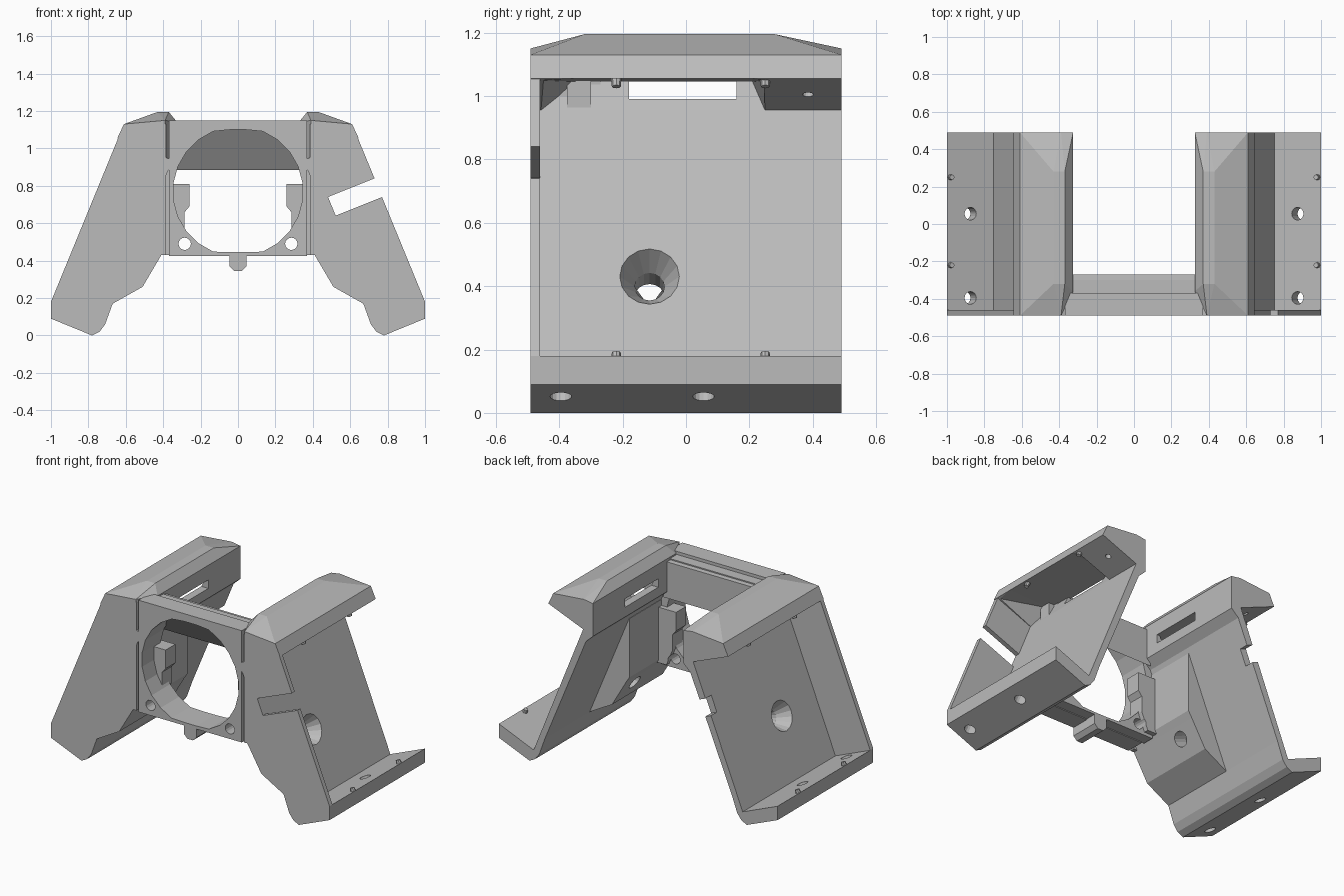
import bpy, bmesh, math
from mathutils import Vector

cube = bpy.data.objects.get("Cube")
if cube:
    bpy.data.objects.remove(cube, do_unlink=True)

gray = bpy.data.materials.new("plain_gray")
gray.use_nodes = True
gray.diffuse_color = (0.5, 0.5, 0.5, 1)
gray.node_tree.nodes["Principled BSDF"].inputs["Base Color"].default_value = (0.5, 0.5, 0.5, 1)

FRONT, BACK, WALL = -0.49, 0.49, -0.46
ALONG = Vector((0.375, 0, -0.927))    # down the tilted plate
OUT = Vector((0.927, 0, 0.375))       # away from the plate


def finish(name, bm):
    bmesh.ops.recalc_face_normals(bm, faces=bm.faces)
    mesh = bpy.data.meshes.new(name)
    bm.to_mesh(mesh)
    bm.free()
    mesh.materials.append(gray)
    ob = bpy.data.objects.new(name, mesh)
    bpy.context.collection.objects.link(ob)
    return ob


def prism(name, outline, y0, y1, side=1):
    """Extrude an x,z outline along y."""
    bm = bmesh.new()
    face = bm.faces.new([bm.verts.new((x * side, y0, z)) for x, z in outline])
    ext = bmesh.ops.extrude_face_region(bm, geom=[face])
    verts = [g for g in ext["geom"] if isinstance(g, bmesh.types.BMVert)]
    bmesh.ops.translate(bm, verts=verts, vec=(0, y1 - y0, 0))
    return finish(name, bm)


def hull(name, points, side=1):
    bm = bmesh.new()
    for x, y, z in points:
        bm.verts.new((x * side, y, z))
    res = bmesh.ops.convex_hull(bm, input=bm.verts)
    loose = [v for v in bm.verts if not v.link_faces]
    bmesh.ops.delete(bm, geom=loose, context="VERTS")
    bmesh.ops.dissolve_limit(bm, angle_limit=0.01, verts=bm.verts, edges=bm.edges)
    return finish(name, bm)


def rod(name, start, end, r0, r1, side=1, sides=16):
    start, end = Vector(start), Vector(end)
    start.x *= side
    end.x *= side
    bm = bmesh.new()
    bmesh.ops.create_cone(bm, cap_ends=True, segments=sides, radius1=r0, radius2=r1,
                          depth=(end - start).length)
    turn = Vector((0, 0, 1)).rotation_difference(end - start).to_matrix()
    bmesh.ops.rotate(bm, verts=bm.verts, matrix=turn)
    bmesh.ops.translate(bm, verts=bm.verts, vec=(start + end) / 2)
    return finish(name, bm)


def box(name, x0, x1, y0, y1, z0, z1, side=1):
    return prism(name, [(x0, z0), (x1, z0), (x1, z1), (x0, z1)], y0, y1, side)


def cut(ob, cutters):
    for c in cutters:
        mod = ob.modifiers.new("cut", "BOOLEAN")
        mod.operation, mod.solver, mod.object = "DIFFERENCE", "EXACT", c
    bpy.context.view_layer.update()
    graph = bpy.context.evaluated_depsgraph_get()
    mesh = bpy.data.meshes.new_from_object(ob.evaluated_get(graph))
    ob.modifiers.clear()
    ob.data = mesh


def remove(cutters):
    for c in cutters:
        bpy.data.objects.remove(c, do_unlink=True)


slit = [(0.73, 0.84), (0.48, 0.74), (0.52, 0.64), (0.77, 0.74)]
wall_top = [(0.385, 1.13), (0.61, 1.13)]
wall_bottom = [(1.0, 0.18), (0.75, 0.077), (0.67, 0.17), (0.51, 0.26), (0.41, 0.43), (0.385, 0.43)]

for side, label in ((1, "left"), (-1, "right")):
    # tilted plate with its lower lip
    plate = prism(label + "_plate", [
        (0.395, 0.955), (0.75, 0.077), (1.0, 0.18), (1.0, 0.09), (0.78, 0.0), (0.74, 0.02),
        (0.71, 0.06), (0.67, 0.17), (0.375, 0.88), (0.325, 0.927)], FRONT, BACK, side)

    # front wall, slit on one side only
    middle = slit if side == 1 else []
    prism(label + "_front_wall", wall_top + middle + wall_bottom, FRONT, WALL, side)

    # thick inner boss around the screw hole
    boss = prism(label + "_screw_boss", [
        (0.70, 0.18), (0.67, 0.17), (0.51, 0.26), (0.41, 0.43), (0.385, 0.47),
        (0.385, 0.85), (0.43, 0.86)], WALL - 0.02, 0.03, side)

    # upper lip with a raised ridge
    points = []
    for y in (FRONT, BACK):
        points += [(0.61, y, 1.13), (0.645, y, 1.055), (0.395, y, 0.955), (0.39, y, 1.15)]
    for y in (-0.36, BACK):
        points += [(0.325, y, 0.927), (0.325, y, 1.14)]
    for y in (-0.32, 0.28):
        points += [(0.43, y, 1.195), (0.37, y, 1.195)]
    lip = hull(label + "_upper_lip", points, side)

    # cutters: countersunk screw, lip holes, pocket and slot
    seat = Vector((0.607, -0.115, 0.43))
    screw = [rod("countersink", seat + OUT * 0.02, seat - OUT * 0.085, 0.105, 0.047, side),
             rod("screw_bore", seat, seat - OUT * 0.4, 0.047, 0.047, side)]
    lip_holes = []
    for y in (0.055, -0.395):
        c = Vector((0.89, y, 0.09))
        lip_holes.append(rod("lip_hole", c - ALONG * 0.2, c + ALONG * 0.2, 0.034, 0.034, side))
    pocket = hull("pocket", [
        (0.396, WALL, 0.953), (0.396, 0.25, 0.953), (0.345, -0.345, 1.045), (0.345, 0.21, 1.045),
        (0.66, -0.345, 1.056), (0.66, 0.21, 1.056), (0.66, WALL, 1.05), (0.66, 0.25, 1.05)], side)
    slot = box("slot", 0.3, 0.4, -0.18, 0.16, 0.99, 1.045, side)
    pin = Vector((0.52, 0.385, 1.0))
    pin_hole = rod("pin_hole", pin - ALONG * 0.05, pin + ALONG * 0.05, 0.017, 0.017, side)
    notch = prism("notch", [(0.73, 0.84), (0.36, 0.69), (0.40, 0.59), (0.77, 0.74)], 0.43, 0.52, side)

    cut(plate, screw + lip_holes + ([notch] if side == -1 else []))
    cut(boss, screw)
    cut(lip, [pocket, slot, pin_hole])
    remove(screw + lip_holes + [pocket, slot, pin_hole, notch])

    # small locating pegs on both lips
    for y in (-0.22, 0.25):
        for x, z, d in ((0.98, 0.172, -1), (0.62, 1.048, 1)):
            c = Vector((x, y, z))
            rod(label + "_peg", c - ALONG * d * 0.01, c + ALONG * d * 0.02, 0.017, 0.014, side, 8)

# central ring frame: front plate and a wider rear plate
frame = box("fan_frame", -0.37, 0.37, FRONT, -0.37, 0.425, 1.15)
rear = box("frame_rear", -0.39, 0.39, -0.375, -0.30, 0.43, 1.13)
ring = []
for i in range(24):
    a = math.tau * (i + 0.5) / 24
    ring.append((0.348 * math.cos(a), min(1.10, max(0.445, 0.77 + 0.348 * math.sin(a)))))
opening = hull("opening", [(x, y, z) for x, z in ring for y in (-0.6, -0.2)])
holes = [rod("mount_hole", (x, -0.6, 0.49), (x, -0.2, 0.49), 0.033, 0.033)
         for x in (-0.285, 0.285)]
cut(frame, [opening] + holes)
cut(rear, [opening] + holes)

# side guides behind the ring
for side, label in ((1, "left"), (-1, "right")):
    guide = prism(label + "_guide", [
        (0.375, 0.81), (0.26, 0.81), (0.26, 0.69), (0.285, 0.66), (0.285, 0.56),
        (0.33, 0.45), (0.40, 0.45), (0.40, 0.81)], -0.37, -0.27, side)
    cut(guide, holes)
remove([opening] + holes)

# sloped top deflector across the back of the ring
hull("top_deflector", [(x, y, z) for x in (-0.35, 0.35) for y, z in (
    (-0.43, 1.11), (-0.27, 0.885), (-0.27, 1.12), (-0.38, 1.13))])

# tab under the frame
prism("bottom_tab", [(-0.045, 0.44), (-0.045, 0.37), (-0.02, 0.345), (0.02, 0.345),
                     (0.045, 0.37), (0.045, 0.44)], FRONT, -0.30)
